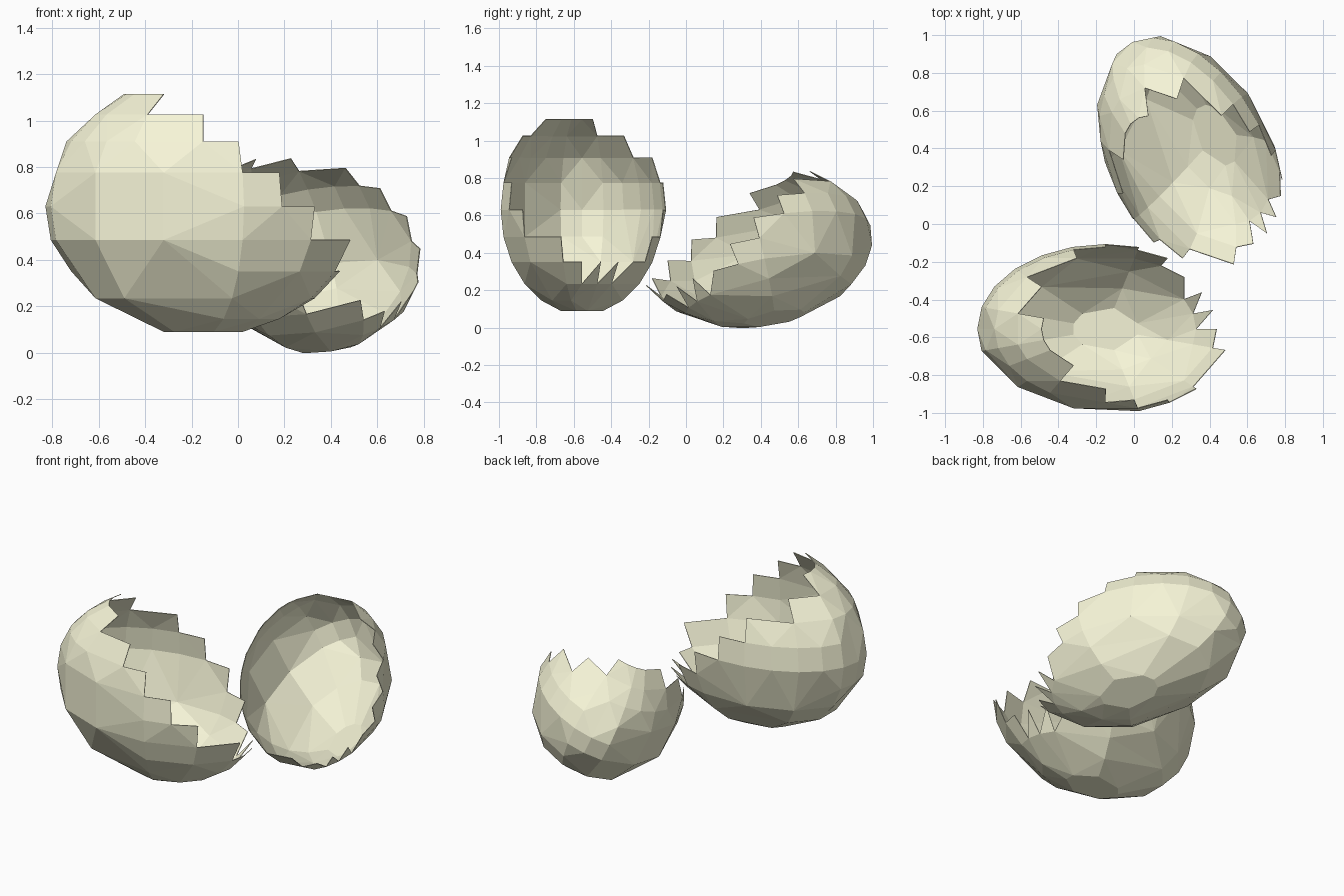
import bpy, bmesh, math

if "Cube" in bpy.data.objects:
    bpy.data.objects.remove(bpy.data.objects["Cube"])

STEP = 15            # degrees per face, both around and up the egg
RADII = (0.68, 0.45, 0.56)
# stepped broken rim: lowest latitude of each band -> azimuth range that survives
RIM = {-30: (60, 345), -15: (75, 315), 0: (90, 300),
       15: (105, 285), 30: (135, 270), 45: (165, 240)}

shell_mat = bpy.data.materials.new("eggshell")
shell_mat.diffuse_color = (0.92, 0.91, 0.68, 1)
shell_mat.use_nodes = True
shell_mat.node_tree.nodes["Principled BSDF"].inputs["Base Color"].default_value = shell_mat.diffuse_color


def lat_az(co):
    n = co.normalized()
    return math.degrees(math.asin(n.z)), math.degrees(math.atan2(n.y, n.x)) % 360


def egg_shell(name, location, rotation, scale):
    bm = bmesh.new()
    bmesh.ops.create_uvsphere(bm, u_segments=24, v_segments=12, radius=1)

    # break faces away above the stepped rim
    gone, tip_faces = [], []
    for f in bm.faces:
        lat, az = lat_az(f.calc_center_median())
        band = math.floor(lat / STEP) * STEP
        if band >= -30:
            lo, hi = RIM.get(band, (0, 0))
            if not lo < az < hi:
                gone.append(f)
        elif band == -45 and az < 45:
            tip_faces.append(f)

    # sharp splinters at the low end: half of each quad is kept
    for f in tip_faces:
        v = sorted(f.verts, key=lambda q: (round(q.co.z, 3), lat_az(q.co)[1] % 355))
        bm.faces.new((v[0], v[1], v[3]))
    bmesh.ops.delete(bm, geom=gone + tip_faces, context='FACES_ONLY')
    bmesh.ops.delete(bm, geom=[e for e in bm.edges if not e.link_faces], context='EDGES')
    bmesh.ops.delete(bm, geom=[v for v in bm.verts if not v.link_faces], context='VERTS')
    bmesh.ops.recalc_face_normals(bm, faces=bm.faces)

    # squash to an egg and merge the grid into larger facets
    bmesh.ops.scale(bm, vec=RADII, verts=bm.verts)
    bmesh.ops.dissolve_limit(bm, angle_limit=math.radians(19),
                             verts=bm.verts, edges=bm.edges)
    bmesh.ops.triangulate(bm, faces=bm.faces, ngon_method='BEAUTY')

    mesh = bpy.data.meshes.new(name)
    bm.to_mesh(mesh)
    bm.free()
    mesh.materials.append(shell_mat)
    ob = bpy.data.objects.new(name, mesh)
    bpy.context.collection.objects.link(ob)
    ob.location = location
    ob.rotation_euler = [math.radians(a) for a in rotation]
    ob.scale = scale

    # paper-thin wall
    wall = ob.modifiers.new("wall", 'SOLIDIFY')
    wall.thickness = 0.004
    wall.offset = -1
    return ob


egg_shell("large_shell", (-0.15, -0.556, 0.63), (0, 0, 0), (1, 1, 1))
egg_shell("small_shell", (0.298, 0.36, 0.435), (24, 5.7, -63.2), (1, 0.97, 0.78))
